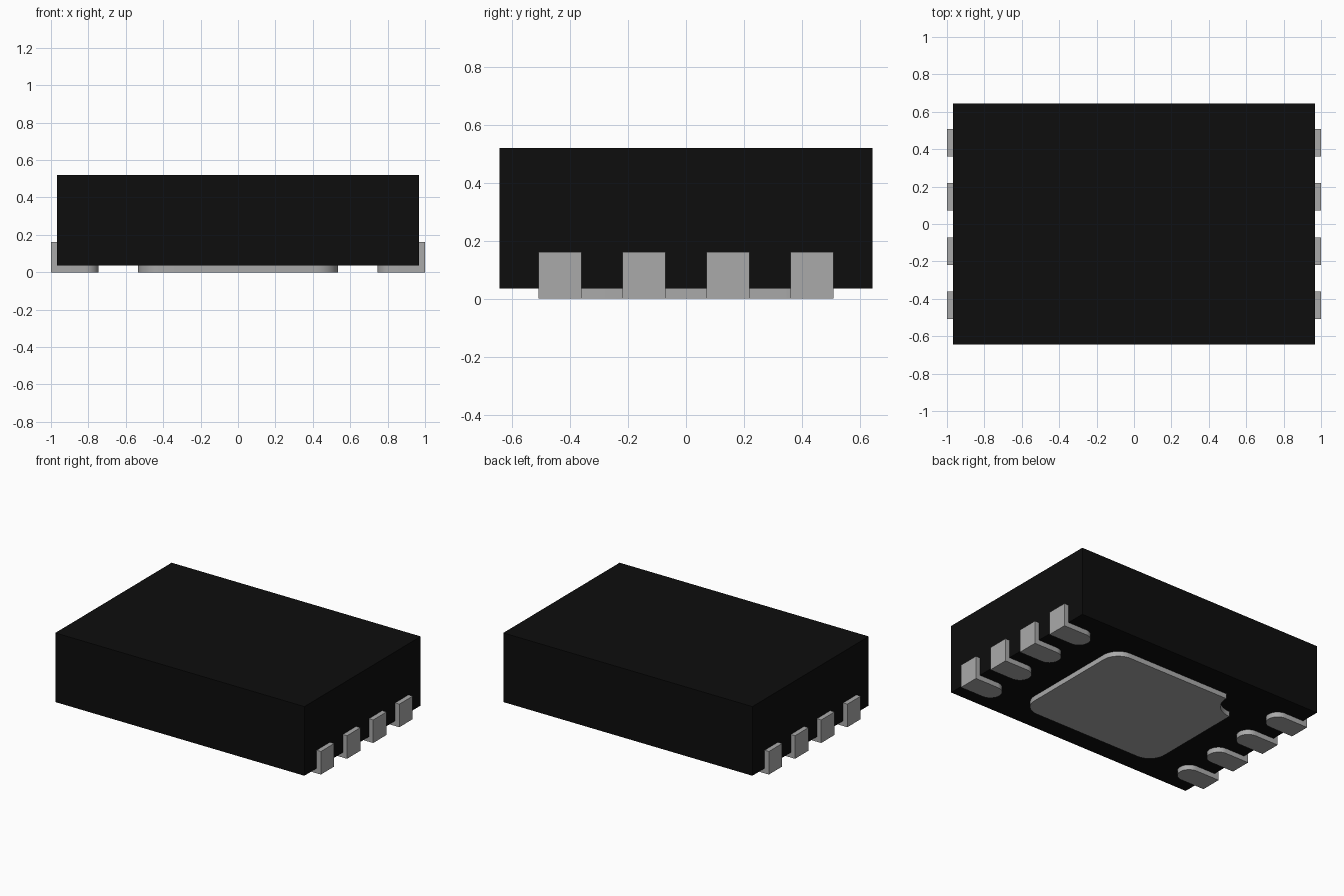
import bpy
import bmesh
import math

cube = bpy.data.objects.get("Cube")
if cube:
    bpy.data.objects.remove(cube, do_unlink=True)

# Main dimensions
BODY_X, BODY_Y = 0.967, 0.645      # half sizes of the body
STANDOFF, TOP = 0.035, 0.52        # body underside and top
LEAD_TOP, LEAD_HALF, LEAD_IN = 0.162, 0.074, 0.745
LEAD_PITCH = 0.29
PAD_X, PAD_Y, PAD_R, NOTCH_R = 0.535, 0.46, 0.12, 0.16


def material(name, value):
    mat = bpy.data.materials.new(name)
    mat.use_nodes = True
    color = (value, value, value, 1.0)
    mat.diffuse_color = color
    bsdf = next(n for n in mat.node_tree.nodes if n.type == 'BSDF_PRINCIPLED')
    bsdf.inputs["Base Color"].default_value = color
    return mat


def finish(bm, name, mat, smooth=False):
    bmesh.ops.recalc_face_normals(bm, faces=bm.faces)
    mesh = bpy.data.meshes.new(name)
    bm.to_mesh(mesh)
    bm.free()
    mesh.materials.append(mat)
    obj = bpy.data.objects.new(name, mesh)
    bpy.context.collection.objects.link(obj)
    if smooth:
        bpy.ops.object.select_all(action='DESELECT')
        obj.select_set(True)
        bpy.context.view_layer.objects.active = obj
        bpy.ops.object.shade_smooth_by_angle(angle=math.radians(35))
    return obj


def arc(cx, cy, r, start, end, steps):
    """Points on a circular arc, angles in degrees."""
    angles = [math.radians(start + (end - start) * i / steps) for i in range(steps + 1)]
    return [(cx + r * math.cos(a), cy + r * math.sin(a)) for a in angles]


def raise_faces(bm, faces, height):
    """Extrude faces upward, keeping the originals as the underside."""
    result = bmesh.ops.extrude_face_region(bm, geom=faces, use_keep_orig=True)
    verts = [g for g in result["geom"] if isinstance(g, bmesh.types.BMVert)]
    bmesh.ops.translate(bm, verts=verts, vec=(0, 0, height))


black = material("black plastic", 0.004)
metal = material("grey metal", 0.40)

# Body block
bm = bmesh.new()
bmesh.ops.create_cube(bm, size=1)
bmesh.ops.scale(bm, verts=bm.verts, vec=(2 * BODY_X, 2 * BODY_Y, TOP - STANDOFF))
bmesh.ops.translate(bm, verts=bm.verts, vec=(0, 0, (TOP + STANDOFF) / 2))
finish(bm, "body", black)

# Central underside pad: three rounded corners and one scooped corner
x, y, r = PAD_X, PAD_Y, PAD_R
outline = (arc(x - r, y - r, r, 0, 90, 10)
           + arc(-x, y, NOTCH_R, 0, -90, 12)
           + arc(-x + r, -y + r, r, 180, 270, 10)
           + arc(x - r, -y + r, r, 270, 360, 10))
bm = bmesh.new()
face = bm.faces.new([bm.verts.new((px, py, 0)) for px, py in outline])
raise_faces(bm, [face], STANDOFF)
finish(bm, "underside_pad", metal, smooth=True)

# L-shaped leads: round-ended foot with an upright tab, mirrored to both ends
for i in range(4):
    cy = (i - 1.5) * LEAD_PITCH
    bm = bmesh.new()
    foot = [bm.verts.new((px, py, 0)) for px, py in
            arc(LEAD_IN + LEAD_HALF, cy, LEAD_HALF, 90, 270, 18)]
    inner = [bm.verts.new((BODY_X, cy + s * LEAD_HALF, 0)) for s in (-1, 1)]
    outer = [bm.verts.new((1.0, cy + s * LEAD_HALF, 0)) for s in (-1, 1)]
    faces = [bm.faces.new(foot + inner),
             bm.faces.new([inner[0], outer[0], outer[1], inner[1]])]
    raise_faces(bm, faces, STANDOFF)
    tab = [f for f in bm.faces if all(v.co.z > 0.01 and v.co.x > 0.96 for v in f.verts)]
    ret = bmesh.ops.extrude_face_region(bm, geom=tab)
    top = [g for g in ret["geom"] if isinstance(g, bmesh.types.BMVert)]
    bmesh.ops.translate(bm, verts=top, vec=(0, 0, LEAD_TOP - STANDOFF))
    lead = finish(bm, f"lead_pair_{i + 1}", metal, smooth=True)
    mirror = lead.modifiers.new("mirror", 'MIRROR')
    mirror.use_axis = (True, False, False)
    mirror.use_mirror_merge = False
